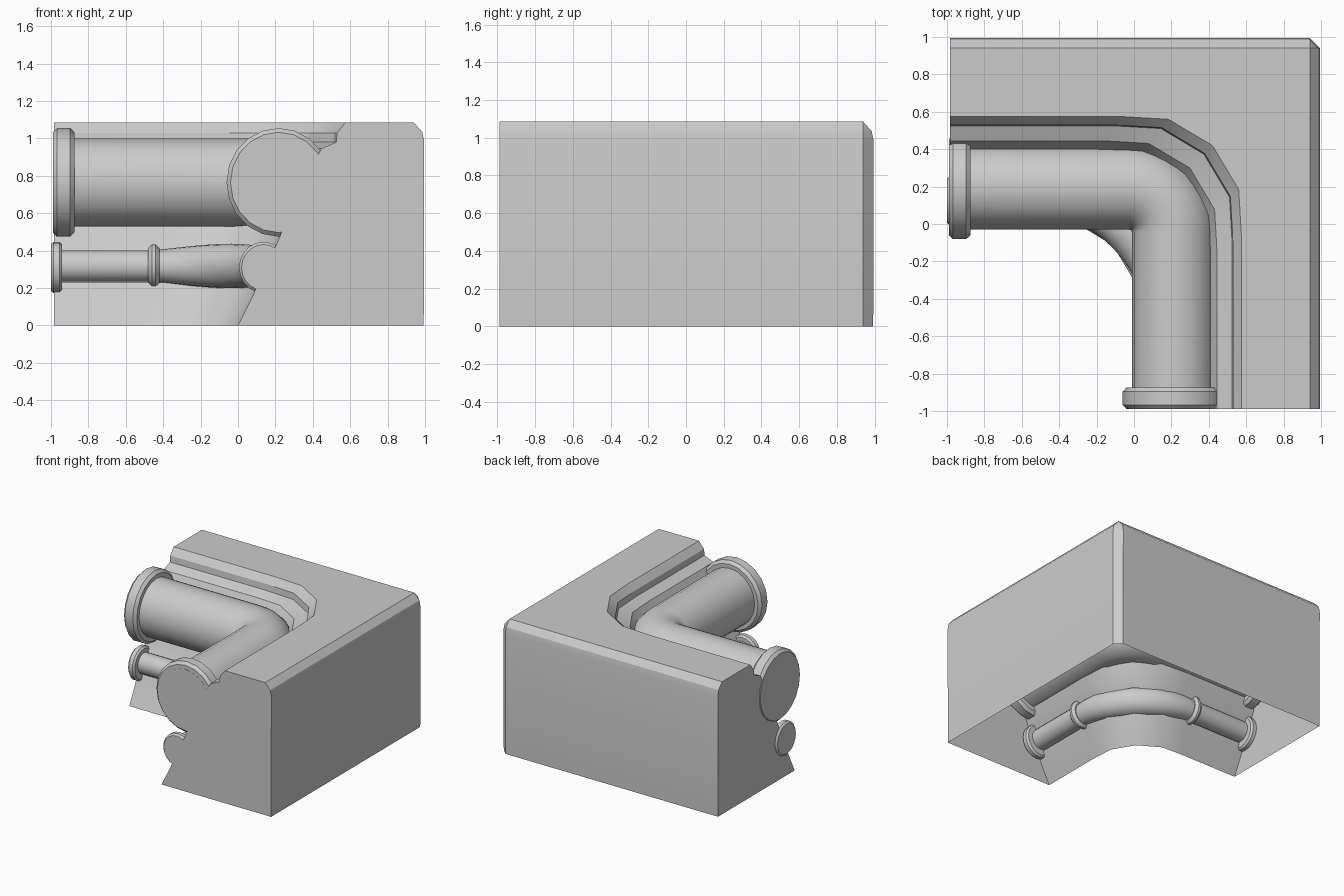
import bpy, bmesh
from math import sin, cos, pi, radians

cube = bpy.data.objects.get("Cube")
if cube:
    bpy.data.objects.remove(cube, do_unlink=True)

grey = bpy.data.materials.new("plain grey")
grey.use_nodes = True
grey.diffuse_color = (0.6, 0.6, 0.6, 1)
grey.node_tree.nodes["Principled BSDF"].inputs["Base Color"].default_value = (0.6, 0.6, 0.6, 1)

END_X, END_Y = -0.985, -0.99   # cut ends of the two legs


def finish(name, bm, smooth_angle):
    bmesh.ops.remove_doubles(bm, verts=bm.verts, dist=0.0005)
    bmesh.ops.recalc_face_normals(bm, faces=bm.faces)
    mesh = bpy.data.meshes.new(name)
    bm.to_mesh(mesh)
    bm.free()
    mesh.materials.append(grey)
    ob = bpy.data.objects.new(name, mesh)
    bpy.context.collection.objects.link(ob)
    bpy.ops.object.select_all(action='DESELECT')
    ob.select_set(True)
    bpy.context.view_layer.objects.active = ob
    bpy.ops.object.shade_smooth_by_angle(angle=radians(smooth_angle))
    return ob


def inner_path(c, z):
    """Rounded inside corner at distance c from the centre lines."""
    k = 0.73 + 0.27 * c / 0.57
    a, b, d, e = c - 0.65 * k, c - 0.39 * k, c - 0.015 * k, c - 0.155 * k
    return [(END_X, c, z), (a, c, z), (b, d, z), (e, e, z),
            (d, b, z), (c, a, z), (c, END_Y, z)]


def outer_path(c, z):
    """Outside corner, chamfered more toward the wall face."""
    s = c - max(0, c - 0.94)
    return [(END_X, c, z), (s, c, z), (c, s, z), (c, END_Y, z)]


# L-shaped wall block, open underneath and where the pipes sit
lower_lip = [(0, 0), (0.075, 0.15), (0.11, 0.23)]
middle_lip = [(0.17, 0.37), (0.2, 0.42), (0.25, 0.54)]
upper_lip = [(0.4, 0.86), (0.445, 0.945), (0.525, 0.98), (0.53, 1.03), (0.575, 1.085)]
outside = [(0.94, 1.085), (0.985, 1.035), (0.995, 0.985), (0.993, 0)]

bm = bmesh.new()


def rows(profile, path):
    return [[bm.verts.new(p) for p in path(*cz)] for cz in profile]


strips = [rows(p, inner_path) for p in (lower_lip, middle_lip, upper_lip)]
strips.append(rows(outside, outer_path))
for strip in strips:
    for r0, r1 in zip(strip, strip[1:]):
        for i in range(len(r0) - 1):
            bm.faces.new((r0[i], r0[i + 1], r1[i + 1], r1[i]))
bm.faces.new(strips[2][-1] + strips[3][0][::-1])          # flat top
for end in (0, -1):                                       # two end faces
    bm.faces.new([row[end] for strip in strips for row in strip])
finish("corner_block", bm, 27)


def tube(name, stations, sides=20):
    """Skin rings; each station is x, y, z, heading, radius."""
    bm = bmesh.new()
    rings = []
    for x, y, z, h, r in stations:
        ring = []
        for i in range(sides):
            a = 2 * pi * i / sides
            w = 0.96 * r * cos(a)
            ring.append(bm.verts.new((x - w * sin(h), y + w * cos(h), z + r * sin(a))))
        rings.append(ring)
    for r0, r1 in zip(rings, rings[1:]):
        for i in range(sides):
            j = (i + 1) % sides
            bm.faces.new((r0[i], r0[j], r1[j], r1[i]))
    bm.faces.new(rings[0])
    bm.faces.new(rings[-1])
    finish(name, bm, 35)


def bent_pipe(name, cx, cy, z, r, bend, swell=0, steps=10):
    stations = [(END_X, cy, z, 0, r)]
    for i in range(steps + 1):
        t = i / steps
        h = -t * pi / 2
        stations.append((cx - bend - bend * sin(h), cy - bend + bend * cos(h),
                         z, h, r + swell * sin(t * pi)))
    stations.append((cx, END_Y, z, -pi / 2, r))
    tube(name, stations)


def collars(name, cx, cy, z, r, start_x, start_y, width, chamfer):
    """One chamfered ring on each leg."""
    steps = [(0, r - chamfer), (chamfer, r), (width - chamfer, r), (width, r - chamfer)]
    tube("left_leg_" + name, [(start_x + s, cy, z, 0, q) for s, q in steps])
    tube("front_leg_" + name, [(cx, start_y + s, z, -pi / 2, q) for s, q in steps])


# Large upper pipe
bent_pipe("large_pipe", 0.215, 0.195, 0.765, 0.235, 0.24)
collars("large_flange", 0.217, 0.197, 0.765, 0.29, -0.99, -0.989, 0.115, 0.022)

# Small lower pipe, thicker through the bend
bent_pipe("small_pipe", 0.135, 0.125, 0.318, 0.084, 0.58, swell=0.035)
collars("small_flange", 0.137, 0.125, 0.31, 0.137, -1.0, -0.989, 0.06, 0.014)
collars("small_ring", 0.135, 0.125, 0.32, 0.114, -0.48, -0.48, 0.06, 0.02)
